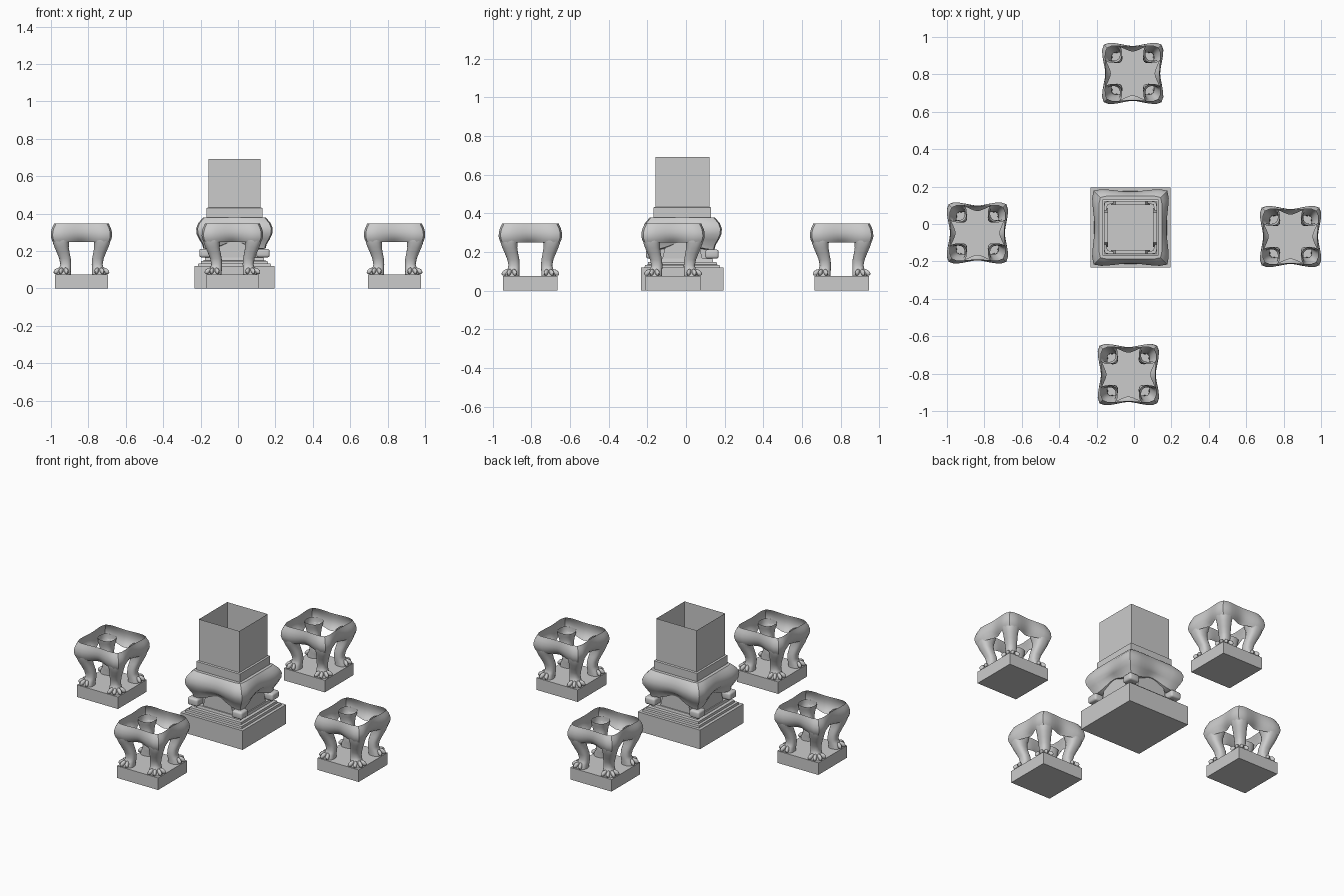
import bpy, bmesh
from math import sin, cos, pi, radians
from mathutils import Matrix, Vector

if "Cube" in bpy.data.objects:
    bpy.data.objects.remove(bpy.data.objects["Cube"])


def ring(bm, hw, z, n, mid=1.0, lift=0.0, cx=0.0, cy=0.0, count=48):
    """Squarish ring; mid pulls the side centres in, lift raises them."""
    verts = []
    for i in range(count):
        a = 2 * pi * i / count + pi / 4
        c, s = cos(a), sin(a)
        corner = sin(2 * a) ** 2
        r = hw / (abs(c) ** n + abs(s) ** n) ** (1 / n) * (mid + (1 - mid) * corner)
        verts.append(bm.verts.new((cx + r * c, cy + r * s, z + lift * (1 - corner))))
    return verts


def loft(bm, rings, bottom=False, top=False):
    """Skin rings listed from bottom to top."""
    for lo, hi in zip(rings, rings[1:]):
        for i in range(len(lo)):
            j = (i + 1) % len(lo)
            bm.faces.new((lo[i], lo[j], hi[j], hi[i]))
    if bottom:
        bm.faces.new(rings[0][::-1])
    if top:
        bm.faces.new(rings[-1])


def mesh_from(bm, name, smooth=True):
    me = bpy.data.meshes.new(name)
    bm.to_mesh(me)
    bm.free()
    if smooth:
        me.shade_smooth()
        me.set_sharp_from_angle(angle=radians(35))
    return me


def place(me, name, loc):
    ob = bpy.data.objects.new(name, me)
    ob.location = loc
    bpy.context.collection.objects.link(ob)
    return ob


def square_profile(name, steps, bottom=False, top=False):
    """Square stack from (half width, z) steps."""
    bm = bmesh.new()
    loft(bm, [ring(bm, h, z, 200, count=4) for h, z in steps], bottom, top)
    return mesh_from(bm, name, False)


# Footed stand: plinth
plinth = square_profile("plinth", [(0.142, 0), (0.142, 0.075)], True, True)

# Footed stand: open shell with bowed corners
bm = bmesh.new()
loft(bm, [ring(bm, h, z, 8, m) for h, z, m in [
    (0.158, 0.248, 0.74), (0.164, 0.262, 0.80), (0.168, 0.28, 0.85), (0.167, 0.30, 0.88),
    (0.161, 0.322, 0.91), (0.154, 0.335, 0.93), (0.149, 0.346, 0.95)]])
shell = mesh_from(bm, "stand_shell")

# Footed stand: four hollow legs with clawed feet
bm = bmesh.new()
leg_profile = [(0.095, 0.038, 0.075), (0.094, 0.037, 0.09), (0.087, 0.031, 0.11),
               (0.084, 0.029, 0.13), (0.088, 0.031, 0.16), (0.097, 0.034, 0.19),
               (0.106, 0.038, 0.22), (0.110, 0.043, 0.245), (0.109, 0.048, 0.265),
               (0.107, 0.050, 0.285)]
for sx in (-1, 1):
    for sy in (-1, 1):
        loft(bm, [ring(bm, r, z, 2.6, cx=sx * c, cy=sy * c, count=24)
                  for c, r, z in leg_profile])
        for off in (-66, -22, 22, 66):
            heading = Matrix.Rotation(radians(off), 3, 'Z') @ Vector((sx, sy, 0)).normalized()
            pos = Vector((sx * 0.095, sy * 0.095, 0.094)) + heading * 0.036
            rot = heading.to_track_quat('X', 'Z').to_matrix().to_4x4()
            tilt = Matrix.Rotation(radians(30), 4, 'Y')
            bmesh.ops.create_uvsphere(
                bm, u_segments=12, v_segments=8, radius=1,
                matrix=Matrix.Translation(pos) @ rot @ tilt
                @ Matrix.Diagonal((0.024, 0.011, 0.014, 1)))
legs = mesh_from(bm, "stand_legs")

stands = {"left": (-0.837, -0.048, 0), "right": (0.837, -0.067, 0),
          "front": (-0.03, -0.805, 0), "back": (-0.007, 0.805, 0)}
for side, loc in stands.items():
    place(plinth, side + "_stand_plinth", loc)
    place(shell, side + "_stand_shell", loc)
    place(legs, side + "_stand_legs", loc)

# Central pillar: stepped base and core
C = Vector((-0.019, -0.019, 0))
place(square_profile("pillar_base", [
    (0.215, 0), (0.215, 0.119), (0.196, 0.119), (0.194, 0.132), (0.18, 0.134),
    (0.178, 0.147), (0.16, 0.149), (0.157, 0.165), (0.13, 0.167), (0.13, 0.30)],
    True), "pillar_base", C)

# Central pillar: swelling body with arched underside
bm = bmesh.new()
loft(bm, [ring(bm, h, z, 16, m, l) for h, z, m, l in [
    (0.128, 0.212, 1, 0.04), (0.168, 0.212, 0.92, 0.04), (0.174, 0.235, 0.92, 0.03),
    (0.19, 0.262, 0.92, 0.015), (0.203, 0.29, 0.92, 0), (0.206, 0.32, 0.93, 0),
    (0.195, 0.348, 0.95, 0), (0.178, 0.368, 0.98, 0), (0.168, 0.378, 1, 0), (0.14, 0.379, 1, 0)]])
place(mesh_from(bm, "pillar_body"), "pillar_body", C)

# Central pillar: collar and open square shaft
place(square_profile("pillar_shaft", [
    (0.15, 0.375), (0.15, 0.43), (0.14, 0.433), (0.14, 0.692)]), "pillar_shaft", C)

# Central pillar: rounded blocks at the lower corners
bm = bmesh.new()
for sx in (-1, 1):
    for sy in (-1, 1):
        bmesh.ops.create_cube(bm, size=1, matrix=Matrix.Translation(
            (sx * 0.153, sy * 0.153, 0.189)) @ Matrix.Diagonal((0.07, 0.07, 0.046, 1)))
bmesh.ops.bevel(bm, geom=bm.edges[:], offset=0.012, segments=3, affect='EDGES', profile=0.5)
place(mesh_from(bm, "pillar_corner_blocks"), "pillar_corner_blocks", C)

# Central pillar: tapered panel on each side
bm = bmesh.new()
for k in range(4):
    turn = Matrix.Rotation(k * pi / 2, 3, 'Z')
    lo, hi = ([bm.verts.new(turn @ Vector((x, y, z))) for x, y in
               ((-w, -0.15), (w, -0.15), (w, -0.12), (-w, -0.12))]
              for w, z in ((0.105, 0.16), (0.08, 0.26)))
    loft(bm, [lo, hi], True, True)
place(mesh_from(bm, "pillar_panels", False), "pillar_panels", C)
